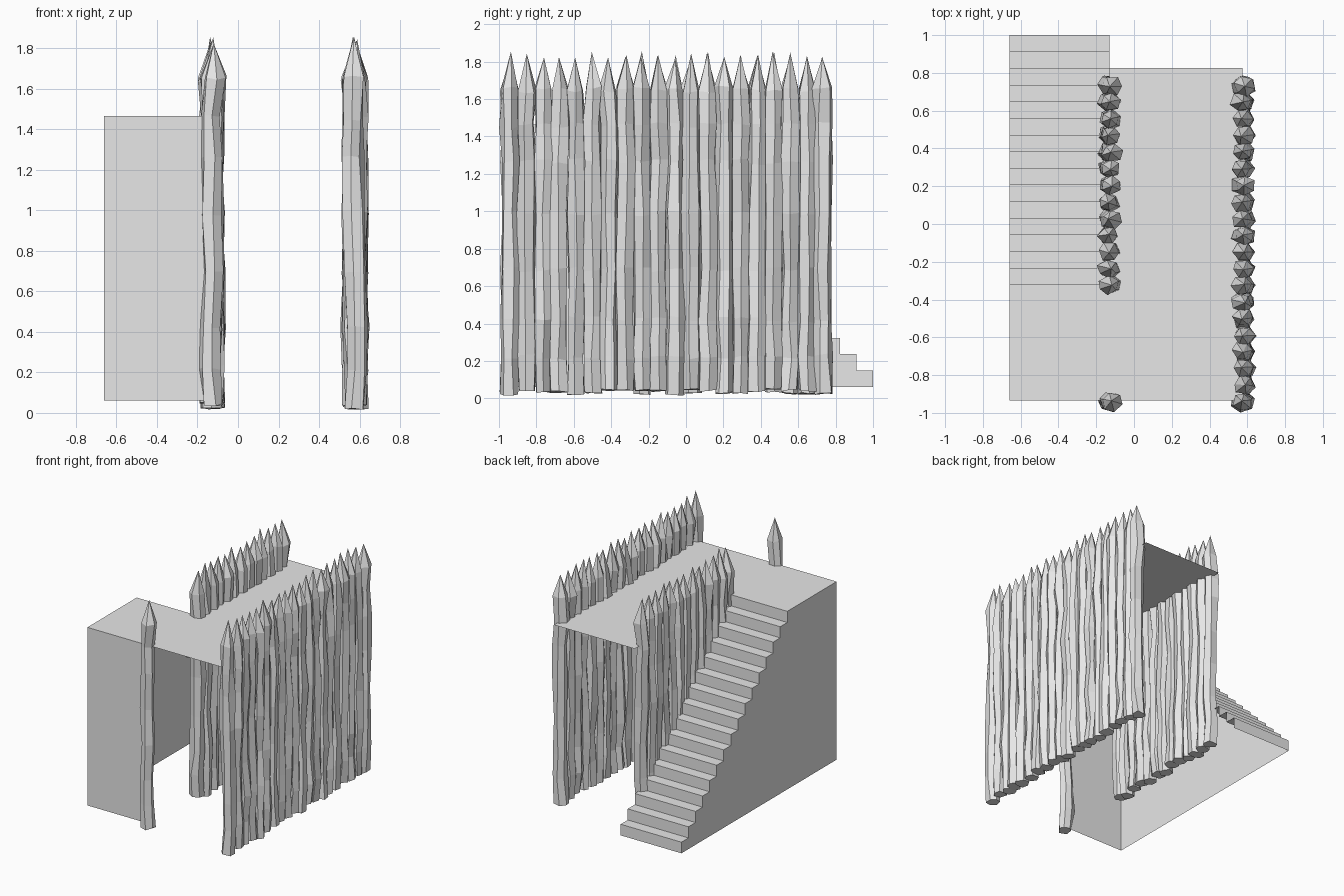
import bpy
import bmesh
import math
import random

random.seed(7)

if "Cube" in bpy.data.objects:
    bpy.data.objects.remove(bpy.data.objects["Cube"], do_unlink=True)

# One plain grey for everything
grey = bpy.data.materials.new("plain grey")
grey.use_nodes = True
colour = (0.8, 0.8, 0.8, 1.0)
grey.diffuse_color = colour
grey.node_tree.nodes["Principled BSDF"].inputs["Base Color"].default_value = colour

X_OUT, X_WALL, X_FAR = -0.66, -0.13, 0.575
Y_FRONT, Y_DECK, Y_END = -0.935, 0.825, 1.0
Z_BASE, Z_DECK = 0.06, 1.465
STEPS = 16
PITCH = 0.088


def finish(bm, name):
    mesh = bpy.data.meshes.new(name)
    bm.to_mesh(mesh)
    bm.free()
    mesh.materials.append(grey)
    obj = bpy.data.objects.new(name, mesh)
    bpy.context.collection.objects.link(obj)
    return obj


def add_face(bm, points):
    return bm.faces.new([bm.verts.new(p) for p in points])


# Staircase: open shell of treads, risers, outer side and front wall
rise = (Z_DECK - Z_BASE) / STEPS
profile = [(Y_END, Z_BASE)]
for i in range(STEPS):
    y, z = Y_END - i * PITCH, Z_BASE + (i + 1) * rise
    profile.append((y, z))
    if i < STEPS - 1:
        profile.append((y - PITCH, z))
y_top = profile[-1][0]

bm = bmesh.new()
for (y0, z0), (y1, z1) in zip(profile, profile[1:]):
    add_face(bm, [(X_WALL, y0, z0), (X_WALL, y1, z1),
                  (X_OUT, y1, z1), (X_OUT, y0, z0)])
side = profile + [(Y_FRONT, Z_DECK), (Y_FRONT, Z_BASE)]
add_face(bm, [(X_OUT, y, z) for y, z in side])
add_face(bm, [(X_OUT, Y_FRONT, Z_BASE), (X_WALL, Y_FRONT, Z_BASE),
              (X_WALL, Y_FRONT, Z_DECK), (X_OUT, Y_FRONT, Z_DECK)])
bmesh.ops.remove_doubles(bm, verts=bm.verts, dist=0.0005)
finish(bm, "staircase")

# Deck: thin L-shaped walkway
bm = bmesh.new()
outline = [(X_OUT, Y_FRONT), (X_FAR, Y_FRONT), (X_FAR, Y_DECK),
           (X_WALL, Y_DECK), (X_WALL, y_top), (X_OUT, y_top)]
add_face(bm, [(x, y, Z_DECK) for x, y in outline])
finish(bm, "deck")

# Rough-hewn stakes: wobbly stacked rings with a sharpened tip
LEVELS = [0.035, 0.22, 0.42, 0.69, 0.99, 1.27, 1.46, 1.65]
SIDES = 6


def add_stake(bm, x, y):
    turn = random.uniform(0, math.tau / SIDES)
    rings = []
    for z in LEVELS:
        cx = x + random.uniform(-0.012, 0.012)
        cy = y + random.uniform(-0.005, 0.005)
        dz = random.uniform(-0.015, 0.015)
        ring = []
        for k in range(SIDES):
            a = turn + math.tau * k / SIDES + random.uniform(-0.12, 0.12)
            r = random.uniform(0.045, 0.063)
            ring.append(bm.verts.new((cx + r * math.cos(a),
                                      cy + r * 0.92 * math.sin(a),
                                      z + dz + random.uniform(-0.007, 0.007))))
        rings.append(ring)
    for low, high in zip(rings, rings[1:]):
        for k in range(SIDES):
            n = (k + 1) % SIDES
            bm.faces.new((low[k], low[n], high[n], high[k]))
    bm.faces.new(rings[0][::-1])
    tip = bm.verts.new((x + random.uniform(-0.012, 0.012),
                        y + random.uniform(-0.006, 0.006),
                        random.uniform(1.815, 1.855)))
    for k in range(SIDES):
        bm.faces.new((rings[-1][k], rings[-1][(k + 1) % SIDES], tip))


def add_palisade(name, x, slots):
    bm = bmesh.new()
    for s in slots:
        add_stake(bm, x, Y_FRONT - 0.005 + s * PITCH)
    finish(bm, name)


add_palisade("left_palisade", 0.578, range(20))
add_palisade("right_palisade", -0.128, range(7, 20))
add_palisade("front_right_post", -0.128, [0])
